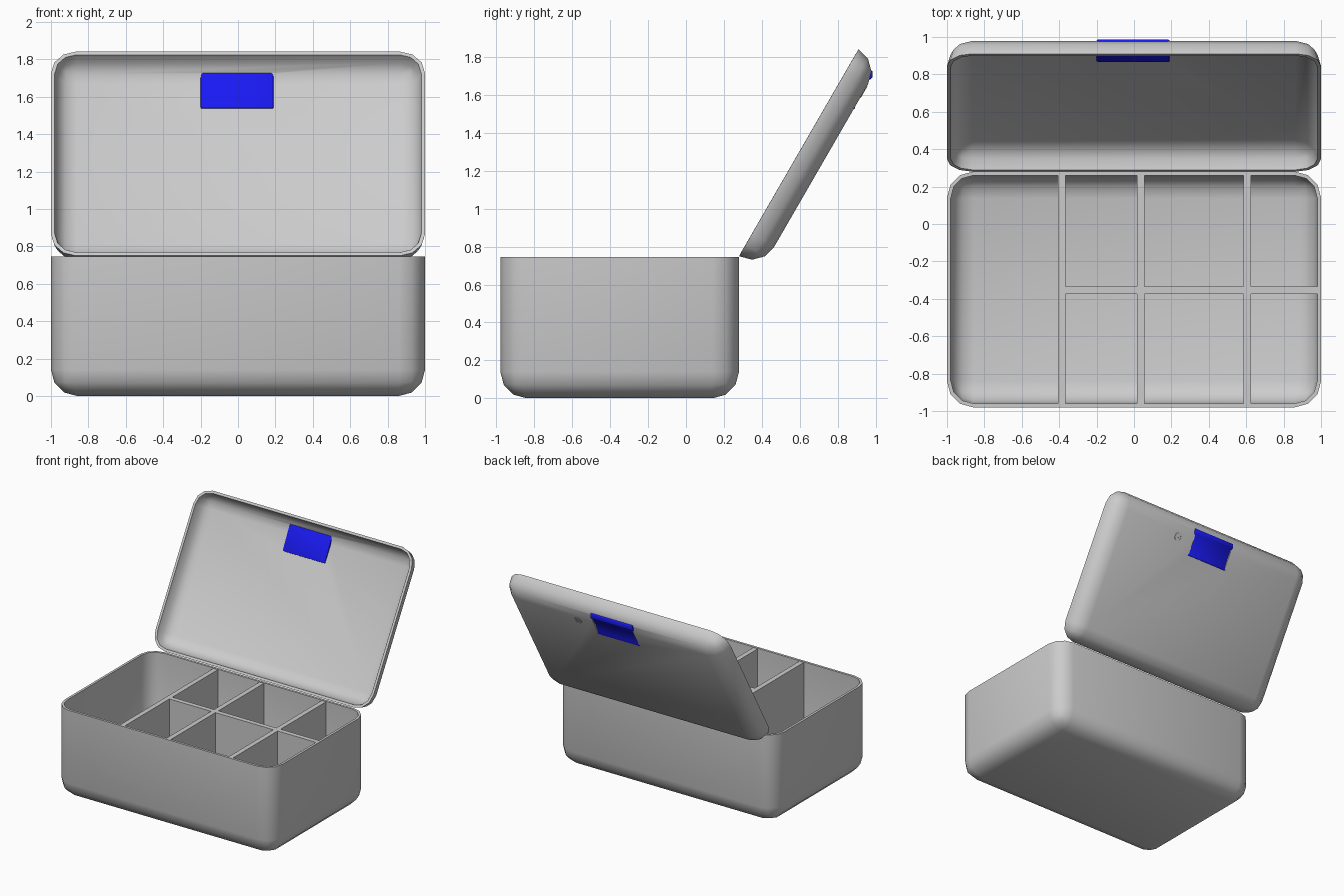
import bpy, bmesh, math
from mathutils import Matrix

if "Cube" in bpy.data.objects:
    bpy.data.objects.remove(bpy.data.objects["Cube"])

R, WALL, TOP, LENGTH = 0.14, 0.02, 0.745, 1.26
FRONT, BACK = -0.98, 0.28
LID = Matrix.Translation((0, BACK, 0.75)) @ Matrix.Rotation(math.radians(60), 4, 'X')


def add(name, bm, matrix=Matrix(), color=None):
    bmesh.ops.recalc_face_normals(bm, faces=bm.faces) if color else None
    me = bpy.data.meshes.new(name)
    bm.to_mesh(me)
    bm.free()
    ob = bpy.data.objects.new(name, me)
    bpy.context.collection.objects.link(ob)
    ob.matrix_world = matrix
    if color:
        mat = bpy.data.materials.new(name)
        mat.diffuse_color = color
        mat.use_nodes = True
        mat.node_tree.nodes["Principled BSDF"].inputs["Base Color"].default_value = mat.diffuse_color
        me.materials.append(mat)
    return ob


def finish(ob, angle=40):
    bpy.ops.object.select_all(action='DESELECT')
    ob.select_set(True)
    bpy.context.view_layer.objects.active = ob
    for m in list(ob.modifiers):
        bpy.ops.object.modifier_apply(modifier=m.name)
    bpy.ops.object.shade_smooth_by_angle(angle=math.radians(angle))


def box(size, centre):
    bm = bmesh.new()
    bmesh.ops.create_cube(bm, size=1)
    bmesh.ops.scale(bm, vec=size, verts=bm.verts)
    bmesh.ops.translate(bm, vec=centre, verts=bm.verts)
    return bm


def shell(name, depth, radius, matrix):
    """Open rounded tray: rim at local z = 0, hinge side or front at y = 0."""
    bm = box((2, LENGTH, depth), (0, LENGTH / 2, -depth / 2))
    bm.normal_update()
    top = [f for f in bm.faces if f.normal.z > 0.9]
    bmesh.ops.delete(bm, geom=top, context='FACES_ONLY')
    edges = [e for e in bm.edges if not e.is_boundary]
    bmesh.ops.bevel(bm, geom=edges, offset=radius, segments=3, profile=0.5,
                    affect='EDGES', clamp_overlap=True)
    ob = add(name, bm, matrix)
    sol = ob.modifiers.new("wall", 'SOLIDIFY')
    sol.thickness, sol.offset, sol.use_even_offset = WALL, -1, True
    return ob


def prism(points, axis, lo, hi):
    """Extrude a profile along x (points = y, z) or y (points = x, z)."""
    bm = bmesh.new()
    co = (lambda p: (lo, p[0], p[1])) if axis == 0 else (lambda p: (p[0], lo, p[1]))
    face = bm.faces.new([bm.verts.new(co(p)) for p in points])
    new = bmesh.ops.extrude_face_region(bm, geom=[face])['geom']
    vec = [0, 0, 0]
    vec[axis] = hi - lo
    bmesh.ops.translate(bm, vec=vec, verts=[v for v in new if isinstance(v, bmesh.types.BMVert)])
    bmesh.ops.recalc_face_normals(bm, faces=bm.faces)
    return bm


def arc(cx, cz, r, a0, a1):
    return [(cx + r * math.cos(math.radians(a0 + (a1 - a0) * i / 3)),
             cz + r * math.sin(math.radians(a0 + (a1 - a0) * i / 3))) for i in range(4)]


# Main box
finish(shell("box_base", TOP, R, Matrix.Translation((0, FRONT, TOP))))

# Compartment dividers, with lower ends following the rounded floor
r, inset, h = R - 0.01, 0.01, TOP - 0.004
y0, y1 = FRONT + inset, BACK - inset
cross = [(y1, h), (y0, h)] + arc(y0 + r, inset + r, r, 180, 270) + arc(y1 - r, inset + r, r, 270, 360)
for i, x in enumerate((-0.387, 0.035, 0.605)):
    finish(add(f"cross_divider_{i + 1}", prism(cross, 0, x - 0.02, x + 0.02)))
x1 = 1 - inset
long = [(x1, h), (-0.387, h), (-0.387, inset)] + arc(x1 - r, inset + r, r, 270, 360)
finish(add("long_divider", prism(long, 1, -0.374, -0.334)))

# Open lid with an opening for the latch
lid = shell("lid", 0.136, 0.134, LID)
cutter = add("latch_cutter", box((0.37, 0.2, 0.2), (-0.005, 1.085, -0.15)), LID)
cutter.hide_render = True
cutter.hide_set(True)
cut = lid.modifiers.new("opening", 'BOOLEAN')
cut.object, cut.operation, cut.solver = cutter, 'DIFFERENCE', 'EXACT'
bpy.context.view_layer.update()
finish(lid)
bpy.data.objects.remove(cutter)

# Blue latch plate with a shallow finger recess outside
profile = [(0.975, -0.112), (1.195, -0.1), (1.2, -0.122), (1.17, -0.138),
           (1.145, -0.13), (1.07, -0.124), (1.0, -0.13), (0.975, -0.142)]
latch = add("latch", prism(profile, 0, -0.2, 0.19), LID, (0.01, 0.01, 0.9, 1))
bev = latch.modifiers.new("soft", 'BEVEL')
bev.width, bev.segments, bev.limit_method = 0.006, 2, 'ANGLE'
finish(latch)

# Small slotted pin on the lid's outer face
for name, inner, outer in (("pin_ring", 0.024, 0.034),):
    bm = bmesh.new()
    bmesh.ops.create_circle(bm, cap_ends=False, segments=20, radius=outer)
    ext = bmesh.ops.extrude_edge_only(bm, edges=bm.edges[:])['geom']
    bmesh.ops.scale(bm, vec=(inner / outer, inner / outer, 1),
                    verts=[v for v in ext if isinstance(v, bmesh.types.BMVert)])
    bmesh.ops.recalc_face_normals(bm, faces=bm.faces)
    ring = add(name, bm, LID @ Matrix.Translation((0.33, 1.08, -0.134)))
    ring.modifiers.new("thick", 'SOLIDIFY').thickness = 0.01
    ring.modifiers["thick"].offset = 0
    finish(ring)
finish(add("pin_bar", box((0.05, 0.012, 0.008), (0.33, 1.08, -0.135)), LID))
